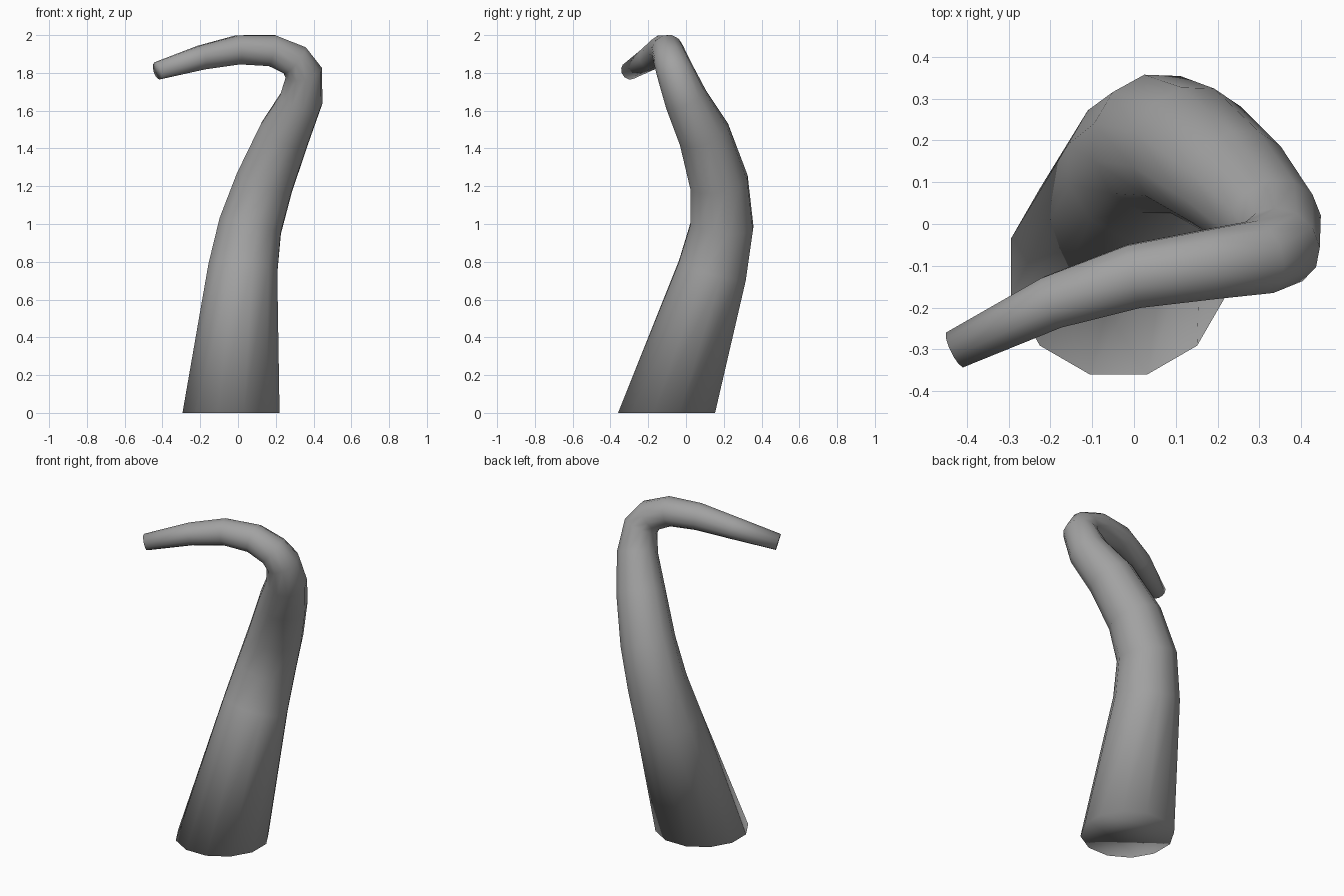
import bpy, bmesh, math
from mathutils import Vector, Matrix

if "Cube" in bpy.data.objects:
    bpy.data.objects.remove(bpy.data.objects["Cube"], do_unlink=True)

SIDES = 12

# Centre line of the tapering tentacle: x, y, z, radius
PATH = [
    (-0.037, -0.103, 0.0, 0.266),
    (0.025, 0.14, 0.755, 0.19),
    (0.065, 0.19, 0.99, 0.172),
    (0.14, 0.175, 1.22, 0.158),
    (0.245, 0.095, 1.475, 0.14),
    (0.335, 0.0, 1.66, 0.116),
    (0.348, -0.055, 1.80, 0.10),
    (0.30, -0.08, 1.867, 0.092),
    (0.18, -0.097, 1.918, 0.086),
    (0.0, -0.125, 1.922, 0.079),
    (-0.195, -0.187, 1.881, 0.066),
    (-0.427, -0.30, 1.811, 0.048),
]


def make_material(name, rgb):
    mat = bpy.data.materials.new(name)
    mat.use_nodes = True
    mat.diffuse_color = (*rgb, 1)
    mat.node_tree.nodes["Principled BSDF"].inputs["Base Color"].default_value = (*rgb, 1)
    return mat


def ring_directions(points):
    """Flat base, averaged directions along the bend, square-cut tip."""
    steps = [(b - a).normalized() for a, b in zip(points, points[1:])]
    middle = [(a + b).normalized() for a, b in zip(steps, steps[1:])]
    return [Vector((0, 0, 1))] + middle + [steps[-1]]


def sweep_tube(name, path, material):
    points = [Vector(p[:3]) for p in path]
    directions = ring_directions(points)
    bm = bmesh.new()
    frame = Matrix.Identity(3)
    previous = directions[0]
    rings = []
    # Carry the cross-section along the path without twisting
    for centre, direction, (*_, radius) in zip(points, directions, path):
        frame = previous.rotation_difference(direction).to_matrix() @ frame
        previous = direction
        ring = []
        for i in range(SIDES):
            a = math.tau * (i + 0.5) / SIDES
            offset = Vector((math.cos(a), math.sin(a), 0)) * radius
            ring.append(bm.verts.new(centre + frame @ offset))
        rings.append(ring)
    # Walls
    for low, high in zip(rings, rings[1:]):
        for i in range(SIDES):
            j = (i + 1) % SIDES
            bm.faces.new((low[i], low[j], high[j], high[i]))
    # Base and tip caps
    bm.faces.new(rings[0][::-1])
    bm.faces.new(rings[-1])
    for face in bm.faces:
        face.smooth = True
    mesh = bpy.data.meshes.new(name)
    bm.to_mesh(mesh)
    bm.free()
    mesh.materials.append(material)
    obj = bpy.data.objects.new(name, mesh)
    bpy.context.collection.objects.link(obj)
    return obj


sweep_tube("tentacle", PATH, make_material("plain grey", (0.36, 0.36, 0.36)))
